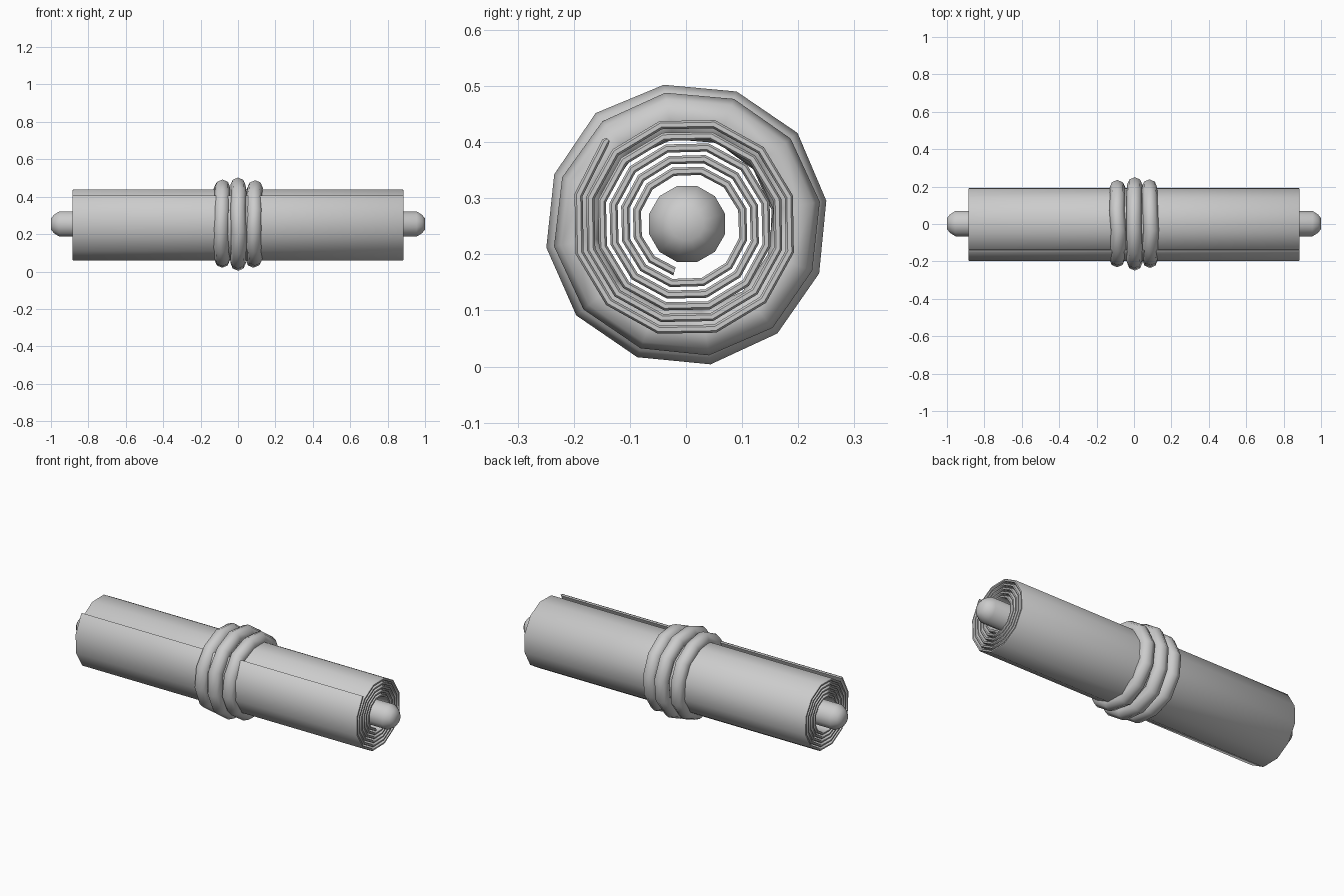
import bpy, math, random
from math import sin, cos, pi, radians

if "Cube" in bpy.data.objects:
    bpy.data.objects.remove(bpy.data.objects["Cube"])

random.seed(4)
CY, CZ = 0.002, 0.254   # roll axis


def make(name, verts, faces, angle=45):
    me = bpy.data.meshes.new(name)
    me.from_pydata(verts, [], faces)
    ob = bpy.data.objects.new(name, me)
    bpy.context.collection.objects.link(ob)
    bpy.ops.object.select_all(action='DESELECT')
    ob.select_set(True)
    bpy.context.view_layer.objects.active = ob
    bpy.ops.object.mode_set(mode='EDIT')
    bpy.ops.mesh.select_all(action='SELECT')
    bpy.ops.mesh.normals_make_consistent(inside=False)
    bpy.ops.object.mode_set(mode='OBJECT')
    bpy.ops.object.shade_smooth_by_angle(angle=radians(angle))
    return ob


def loft(name, rings, closed=False, angle=45):
    """Skin equal-length rings; cap the ends unless the loop closes."""
    n, m = len(rings[0]), len(rings)
    verts = [p for r in rings for p in r]
    faces = [(i * n + j, i * n + (j + 1) % n,
              (i + 1) % m * n + (j + 1) % n, (i + 1) % m * n + j)
             for i in range(m if closed else m - 1) for j in range(n)]
    if not closed:
        faces += [tuple(range(n)), tuple(range((m - 1) * n, m * n))]
    return make(name, verts, faces, angle)


def polar(x, r, a):
    return (x, CY + r * cos(a), CZ + r * sin(a))


# Central rod with rounded tips
half = [(1.0, 0.03), (0.985, 0.05), (0.955, 0.07)]
profile = [(-x, r) for x, r in half] + [(x, r) for x, r in reversed(half)]
loft("rod", [[polar(x, r, radians(15 + 30 * k)) for k in range(12)]
             for x, r in profile])

# Rolled sheet: thin cross-section with softened edges, swept along a spiral
t, L = 0.0075, 0.885
section = [(-L, -t * .5), (-L + .005, -t), (L - .005, -t), (L, -t * .5),
           (L, t * .5), (L - .005, t), (-L + .005, t), (-L, t * .5)]
steps, pitch, r_end = 64, 0.0215, 0.202
rings = []
for i in range(steps + 1):
    a = radians(135 + 30 * (steps - i))
    r = r_end - pitch * (steps - i) / 12
    if i == steps:
        r += 0.004          # loose outer edge lifts slightly
    rings.append([polar(x, r + d, a) for x, d in section])
# rounded free edge
a = radians(135 - 2)
rings.append([polar(x, r + d * .5, a) for x, d in section])
loft("rolled_sheet", rings, angle=50)

# Three slightly uneven cord loops around the middle
for k, (x0, R) in enumerate([(-0.087, 0.197), (0, 0.212), (0.087, 0.197)]):
    rings = []
    for i in range(12):
        a = radians(9.5 + 30 * i)
        dx = random.uniform(-.005, .005)
        dr = random.uniform(-.003, .003)
        rings.append([polar(x0 + dx + 0.041 * cos(b), R + dr + 0.042 * sin(b), a)
                      for b in (2 * pi * j / 8 for j in range(8))])
    loft(f"cord_loop_{k + 1}", rings, closed=True, angle=60)
